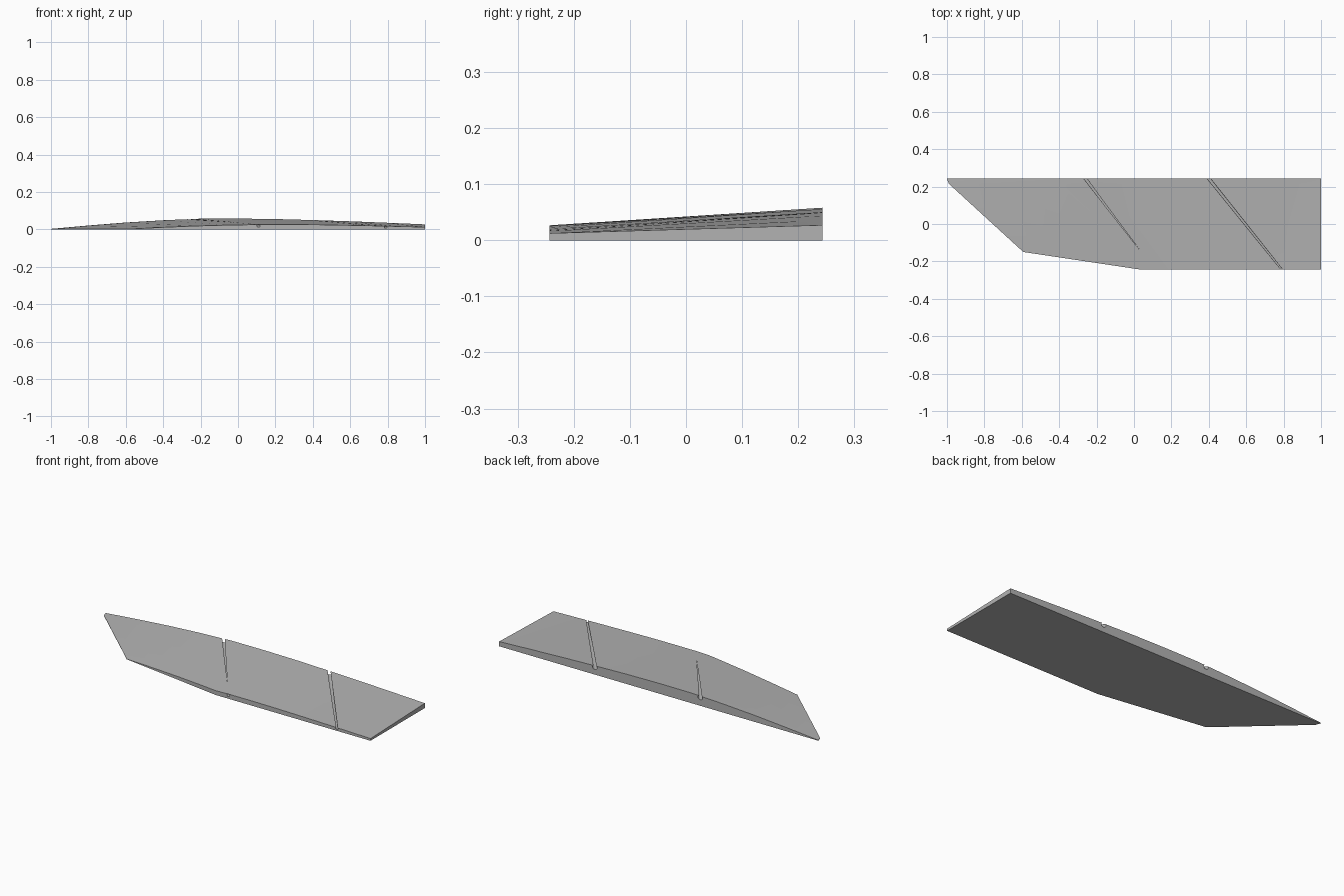
import bpy
import bmesh
from mathutils import Vector

if "Cube" in bpy.data.objects:
    bpy.data.objects.remove(bpy.data.objects["Cube"], do_unlink=True)

grey = bpy.data.materials.new("plain grey")
grey.use_nodes = True
colour = (0.45, 0.45, 0.45, 1)
grey.diffuse_color = colour
grey.node_tree.nodes["Principled BSDF"].inputs["Base Color"].default_value = colour

HALF = 0.243
# Upper profile at the root: chord fraction, height
PROFILE = [(0, 0.003), (0.1, 0.021), (0.2, 0.037), (0.3, 0.049), (0.4, 0.0575),
           (0.5, 0.058), (0.6, 0.0555), (0.7, 0.05), (0.8, 0.0435), (0.9, 0.0355), (1, 0.027)]
# Span stations: y, leading edge x
STATIONS = [(HALF, -1), (0.215, -0.99), (-HALF, -0.49)]


def make_object(name, bm):
    bmesh.ops.recalc_face_normals(bm, faces=bm.faces)
    mesh = bpy.data.meshes.new(name)
    bm.to_mesh(mesh)
    bm.free()
    mesh.materials.append(grey)
    obj = bpy.data.objects.new(name, mesh)
    bpy.context.collection.objects.link(obj)
    return obj


# Wing panel: flat below, arched above, tapering from root to tip
bm = bmesh.new()
tops, bottoms = [], []
for y, lead in STATIONS:
    taper = 0.73 + 0.27 * y / HALF
    points = [(lead + (1 - lead) * u, y, h * taper) for u, h in PROFILE]
    tops.append([bm.verts.new(p) for p in points])
    bottoms.append([bm.verts.new((p[0], p[1], 0)) for p in points])
last = len(PROFILE) - 1
for j in range(len(STATIONS) - 1):
    for rows in (tops, bottoms):
        for i in range(last):
            bm.faces.new((rows[j][i], rows[j][i + 1], rows[j + 1][i + 1], rows[j + 1][i]))
    for i in (0, last):
        bm.faces.new((tops[j][i], tops[j + 1][i], bottoms[j + 1][i], bottoms[j][i]))
for j in (0, -1):
    bm.faces.new(tops[j] + bottoms[j][::-1])

# Slanted trim across the tip's leading corner
a, b = Vector((-0.59, -0.15, 0)), Vector((0.03, -HALF, 0))
along = b - a
cut = bmesh.ops.bisect_plane(bm, geom=bm.verts[:] + bm.edges[:] + bm.faces[:],
                             plane_co=a, plane_no=(along.y, -along.x, 0),
                             clear_outer=True)
bmesh.ops.holes_fill(bm, edges=[e for e in bm.edges if e.is_boundary], sides=0)
wing = make_object("wing_panel", bm)


# Tapered spar channels, breaking through the upper skin
def spar_channel(name, root, tip, root_radius, tip_radius):
    root, tip = Vector(root), Vector(tip)
    reach = (tip - root) * 0.03
    axis = tip - root
    bm = bmesh.new()
    bmesh.ops.create_cone(bm, cap_ends=True, segments=12, radius1=root_radius,
                          radius2=tip_radius, depth=axis.length + 2 * reach.length)
    bm.transform(axis.to_track_quat("Z", "Y").to_matrix().to_4x4())
    bmesh.ops.translate(bm, verts=bm.verts, vec=(root + tip) / 2)
    cutter = make_object(name, bm)
    cutter.hide_render = True
    mod = wing.modifiers.new(name, "BOOLEAN")
    mod.operation = "DIFFERENCE"
    mod.solver = "EXACT"
    mod.object = cutter
    bpy.ops.object.modifier_apply(modifier=mod.name)
    bpy.data.objects.remove(cutter, do_unlink=True)


bpy.context.view_layer.objects.active = wing
wing.select_set(True)
spar_channel("front_spar_channel", (-0.26, HALF, 0.046), (0.11, -HALF, 0.019), 0.012, 0.007)
spar_channel("rear_spar_channel", (0.4, HALF, 0.041), (0.79, -HALF, 0.013), 0.012, 0.006)
bpy.ops.object.shade_smooth_by_angle(angle=0.4)
